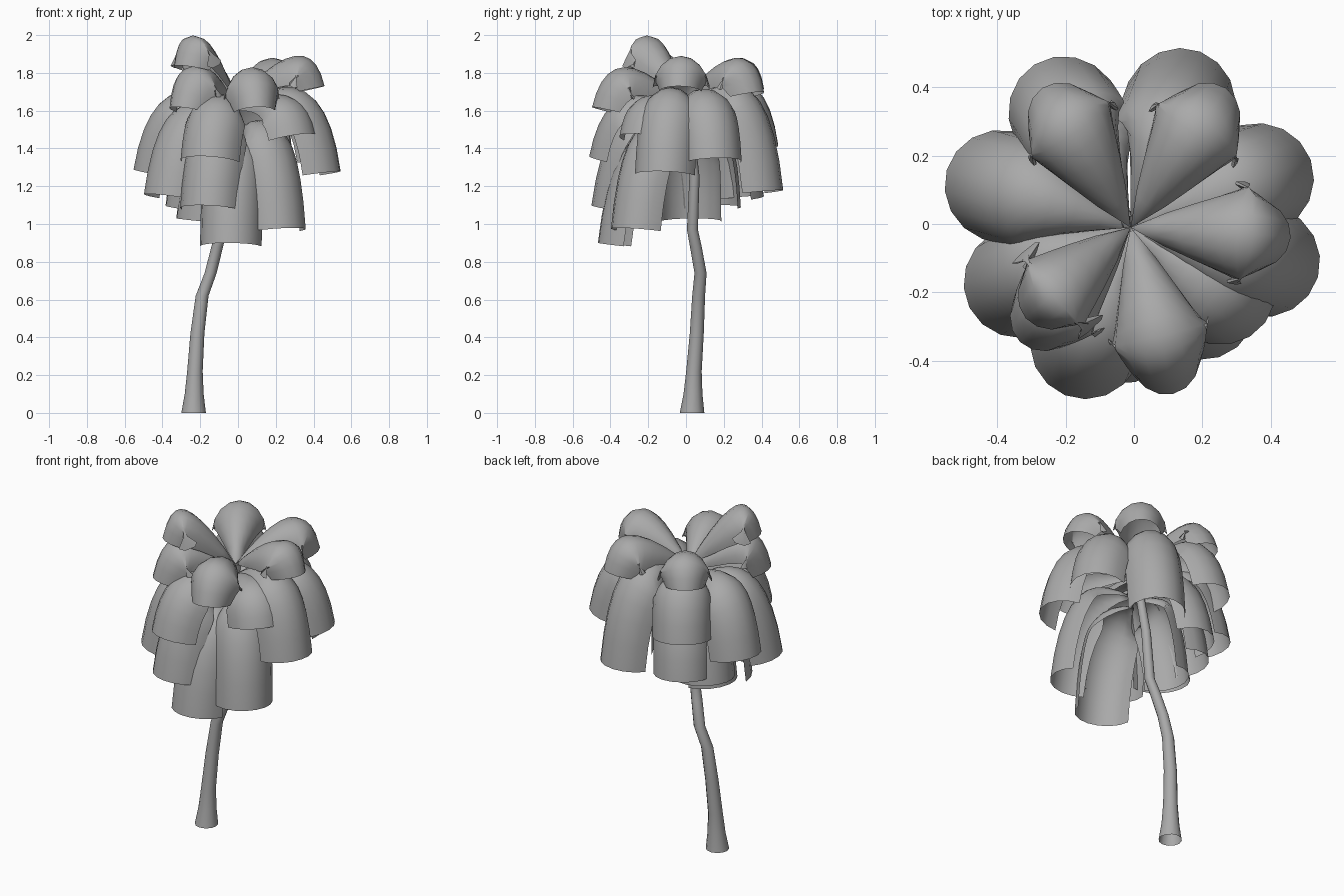
import bpy, bmesh, math
from mathutils import Vector

cube = bpy.data.objects.get("Cube")
if cube:
    bpy.data.objects.remove(cube)

grey = bpy.data.materials.new("plain_grey")
grey.use_nodes = True
colour = (0.4, 0.4, 0.4, 1)
grey.diffuse_color = colour
grey.node_tree.nodes["Principled BSDF"].inputs["Base Color"].default_value = colour


def loft(name, rings, closed=False):
    """Skin equal-length rings of points into one smooth mesh."""
    bm = bmesh.new()
    rows = [[bm.verts.new(p) for p in ring] for ring in rings]
    n = len(rows[0])
    for a, b in zip(rows, rows[1:]):
        for i in range(n if closed else n - 1):
            j = (i + 1) % n
            bm.faces.new((a[i], a[j], b[j], b[i]))
    bmesh.ops.remove_doubles(bm, verts=bm.verts, dist=0.0005)
    mesh = bpy.data.meshes.new(name)
    bm.to_mesh(mesh)
    bm.free()
    mesh.materials.append(grey)
    obj = bpy.data.objects.new(name, mesh)
    bpy.context.collection.objects.link(obj)
    bpy.context.view_layer.objects.active = obj
    bpy.ops.object.select_all(action="DESELECT")
    obj.select_set(True)
    bpy.ops.object.shade_smooth_by_angle(angle=math.radians(50))


# Leaning trunk: x, y, z, radius
trunk_path = [(-0.235, 0.032, 0, 0.065), (-0.232, 0.037, 0.1, 0.05),
              (-0.228, 0.042, 0.22, 0.041), (-0.215, 0.057, 0.42, 0.037),
              (-0.19, 0.067, 0.62, 0.034), (-0.145, 0.077, 0.74, 0.032),
              (-0.11, 0.052, 0.88, 0.031), (-0.085, 0.034, 0.97, 0.029),
              (-0.05, 0.045, 1.25, 0.027), (-0.01, 0, 1.66, 0.022)]
SIDES = 12
loft("trunk", [[(x + r * math.cos(math.tau * i / SIDES),
                 y + r * math.sin(math.tau * i / SIDES), z) for i in range(SIDES)]
               for x, y, z, r in trunk_path], closed=True)


def leaf_width(t):
    """Oval outline that narrows again towards the tip."""
    return 0.152 * math.sin(math.pi * 0.74 * t ** 0.8)


def strap_width(t):
    """Outline that widens from the root and then stays parallel."""
    return 0.165 * math.sin(math.pi / 2 * min(1, t / 0.65)) ** 0.9


def frond(name, width, depth, azimuth, root, mid, reach, end):
    """Arched leaf with a hooped cross-section and an open, blunt tip."""
    a = math.radians(azimuth)
    out = Vector((math.cos(a), math.sin(a), 0))
    side = Vector((-out.y, out.x, 0))
    up = Vector((0, 0, 1))
    p0 = Vector((-0.01, -0.01, root))
    p2 = out * reach + up * end
    pm = out * reach * 0.66 + up * mid
    p1 = 2 * pm - (p0 + p2) / 2
    rings = []
    steps, ribs = 10, 8
    for k in range(steps + 1):
        t = k / steps
        centre = p0 * (1 - t) ** 2 + p1 * 2 * t * (1 - t) + p2 * t * t
        tangent = ((p1 - p0) * (1 - t) + (p2 - p1) * t).normalized()
        normal = tangent.cross(side)
        w = width(t)
        ring = []
        for i in range(ribs + 1):
            u = math.radians(85) * (2 * i / ribs - 1)
            ring.append(centre + side * w * math.sin(u)
                        - normal * w * depth * (1 - math.cos(u)))
        rings.append(ring)
    loft(name, rings)


# Crown tiers: azimuth, root height, mid height, reach, tip height
top = [(221, 1.66, 1.99, 0.42, 1.84), (124, 1.66, 1.88, 0.48, 1.72),
       (56, 1.66, 1.88, 0.48, 1.7), (-5, 1.66, 1.89, 0.46, 1.73),
       (-77, 1.64, 1.83, 0.51, 1.62), (226, 1.62, 1.84, 0.48, 1.62)]
middle = [(164, 1.6, 1.68, 0.57, 1.29), (122, 1.62, 1.75, 0.55, 1.42),
          (69, 1.6, 1.71, 0.54, 1.18), (20, 1.6, 1.7, 0.55, 1.35),
          (-16, 1.6, 1.7, 0.56, 1.28), (-37, 1.6, 1.68, 0.48, 1.48),
          (207, 1.56, 1.61, 0.54, 1.16), (248, 1.6, 1.67, 0.54, 1.36)]
low = [(-50, 1.48, 1.49, 0.47, 0.98), (247, 1.53, 1.56, 0.53, 1.1),
       (263, 1.42, 1.42, 0.47, 0.9), (150, 1.5, 1.52, 0.42, 1.1),
       (122, 1.5, 1.54, 0.46, 1.15), (172, 1.45, 1.45, 0.33, 1.03)]
for label, width, depth, specs in (("top_frond", leaf_width, 1.25, top),
                                   ("middle_frond", strap_width, 1.05, middle),
                                   ("low_frond", strap_width, 1.05, low)):
    for i, spec in enumerate(specs):
        frond(f"{label}_{i + 1}", width, depth, *spec)
